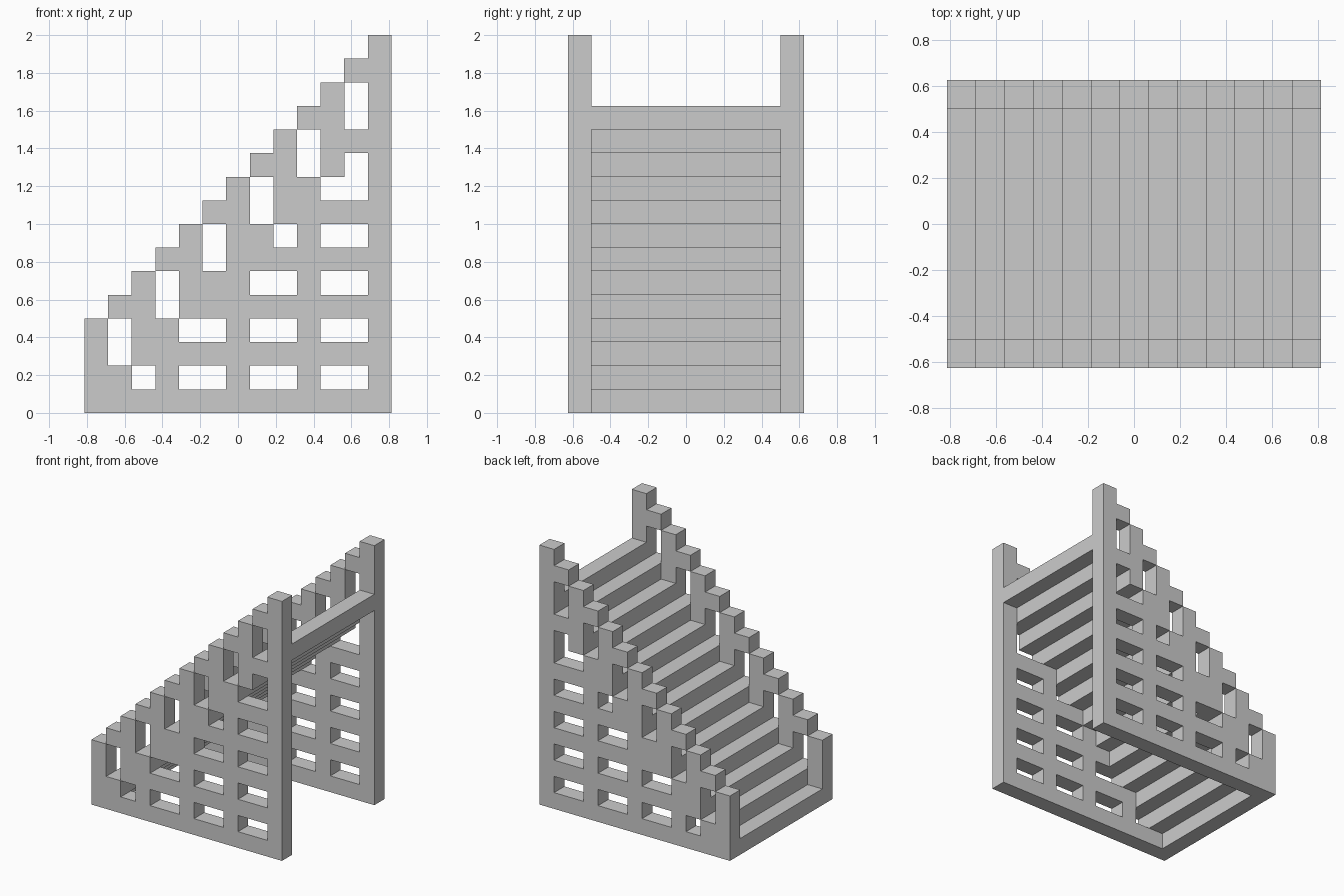
import bpy, bmesh
from mathutils import Matrix

if "Cube" in bpy.data.objects:
    bpy.data.objects.remove(bpy.data.objects["Cube"])

U = 0.125            # block size
N = 13               # number of steps
X0 = -N * U / 2      # front edge of the stairs

# Window openings in the side walls: (first column, last column, first row, last row)
holes = [(c, c, c + 1, c + 2) for c in (1, 3, 5, 7, 9, 11)]   # slots under the railing
holes += [(2, 2, 1, 1), (8, 8, 7, 7), (11, 11, 10, 10)]       # small windows
holes += [(4, 5, r, r) for r in (1, 3)]
holes += [(7, 8, r, r) for r in (1, 3, 5)]
holes += [(10, 11, r, r) for r in (1, 3, 5, 7, 9)]


def solid(c, r):
    """True where the stepped wall has a block."""
    if not (0 <= c < N and 0 <= r < 4 + c):
        return False
    return not any(a <= c <= b and d <= r <= e for a, b, d, e in holes)


def finish(bm, name):
    mesh = bpy.data.meshes.new(name)
    bm.to_mesh(mesh)
    bm.free()
    obj = bpy.data.objects.new(name, mesh)
    bpy.context.collection.objects.link(obj)


def side_wall(name, y0):
    """Stepped, pierced wall made of exposed block faces only."""
    bm = bmesh.new()
    y1 = y0 + U

    def quad(*pts):
        bm.faces.new([bm.verts.new(p) for p in pts])

    for c in range(N):
        for r in range(4 + c):
            if not solid(c, r):
                continue
            x, z = X0 + c * U, r * U
            X, Z = x + U, z + U
            quad((x, y0, z), (X, y0, z), (X, y0, Z), (x, y0, Z))
            quad((x, y1, z), (x, y1, Z), (X, y1, Z), (X, y1, z))
            if not solid(c - 1, r):
                quad((x, y0, z), (x, y0, Z), (x, y1, Z), (x, y1, z))
            if not solid(c + 1, r):
                quad((X, y0, z), (X, y1, z), (X, y1, Z), (X, y0, Z))
            if not solid(c, r - 1):
                quad((x, y0, z), (x, y1, z), (X, y1, z), (X, y0, z))
            if not solid(c, r + 1):
                quad((x, y0, Z), (X, y0, Z), (X, y1, Z), (x, y1, Z))
    bmesh.ops.remove_doubles(bm, verts=bm.verts, dist=1e-4)
    finish(bm, name)


# Both railing walls
side_wall("side_wall_front", -5 * U)
side_wall("side_wall_back", 4 * U)

# Floating treads rising one block per column
for i in range(N):
    bm = bmesh.new()
    place = Matrix.Translation((X0 + (i + 0.5) * U, 0, (i + 0.5) * U))
    bmesh.ops.create_cube(bm, size=1, matrix=place @ Matrix.Diagonal((U, 8 * U, U, 1)))
    finish(bm, f"step_{i + 1}")
